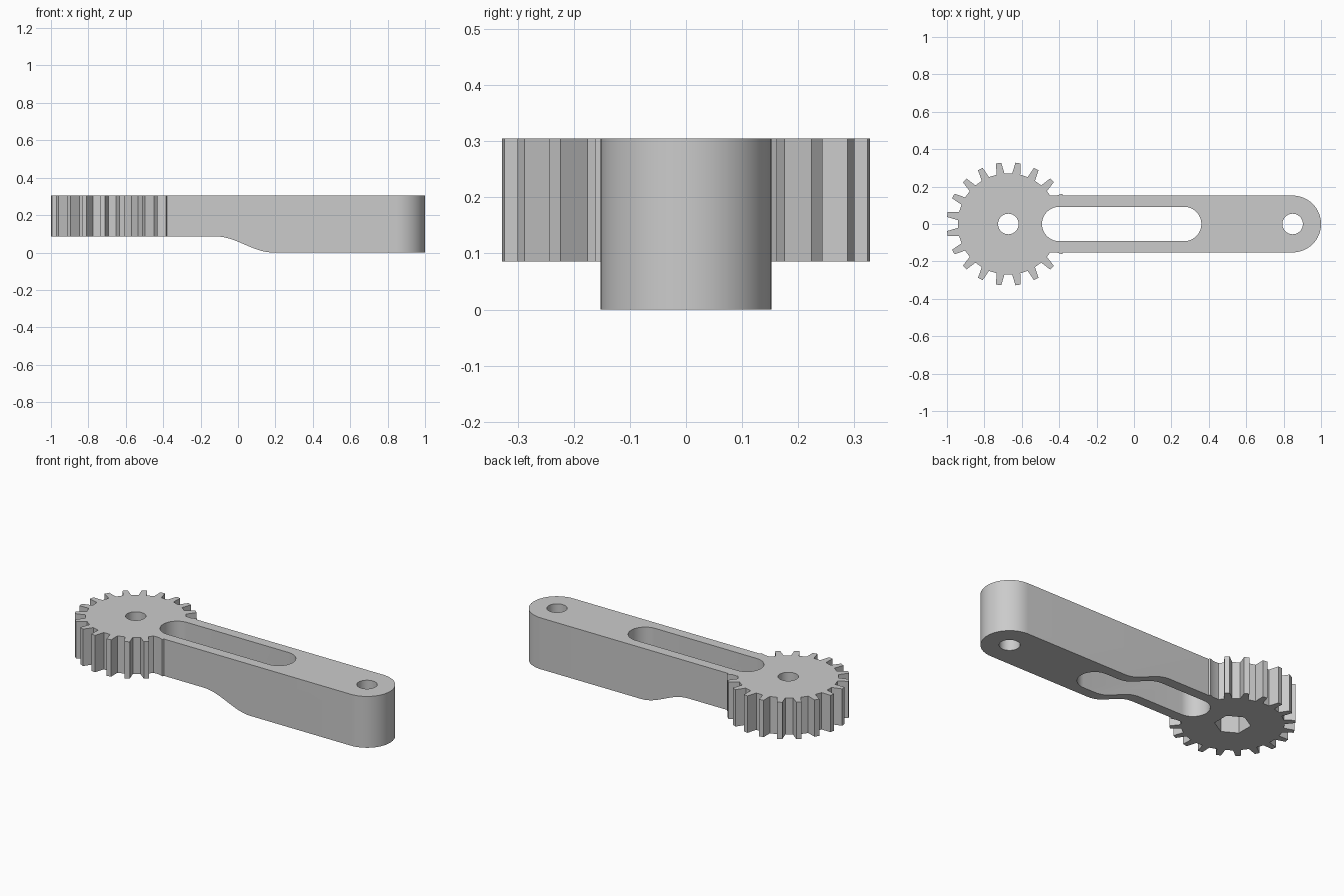
import bpy
import bmesh
from math import cos, sin, pi, radians

if "Cube" in bpy.data.objects:
    bpy.data.objects.remove(bpy.data.objects["Cube"])

TOP = 0.305            # upper face of the whole lever
STEP = 0.086           # underside of the thin half
GEAR_X = -0.672
PIN_X = 0.848
HALF_WIDTH = 0.152

grey = bpy.data.materials.new("plain grey")
grey.use_nodes = True
grey.diffuse_color = (0.6, 0.6, 0.6, 1)
grey.node_tree.nodes["Principled BSDF"].inputs["Base Color"].default_value = (0.6, 0.6, 0.6, 1)


def extrude(name, outline, direction):
    """Solid made by sweeping a closed 3D outline along a direction."""
    bm = bmesh.new()
    face = bm.faces.new([bm.verts.new(p) for p in outline])
    swept = bmesh.ops.extrude_face_region(bm, geom=[face])["geom"]
    moved = [g for g in swept if isinstance(g, bmesh.types.BMVert)]
    bmesh.ops.translate(bm, verts=moved, vec=direction)
    bmesh.ops.recalc_face_normals(bm, faces=bm.faces)
    mesh = bpy.data.meshes.new(name)
    bm.to_mesh(mesh)
    bm.free()
    mesh.materials.append(grey)
    obj = bpy.data.objects.new(name, mesh)
    bpy.context.collection.objects.link(obj)
    return obj


def upright(name, points, bottom, top):
    return extrude(name, [(x, y, bottom) for x, y in points], (0, 0, top - bottom))


def arc(x, radius, start, end, steps):
    angles = [radians(start + (end - start) * i / steps) for i in range(steps + 1)]
    return [(x + radius * cos(a), radius * sin(a)) for a in angles]


def ring(x, radius, sides, start=0):
    return arc(x, radius, start, start + 360, sides)[:-1]


def combine(target, tool, operation):
    mod = target.modifiers.new("combine", 'BOOLEAN')
    mod.operation, mod.object, mod.solver = operation, tool, 'EXACT'
    bpy.context.view_layer.objects.active = target
    bpy.ops.object.modifier_apply(modifier=mod.name)
    bpy.data.objects.remove(tool)


# Arm with a rounded far end
outline = arc(PIN_X, HALF_WIDTH, -90, 90, 32) + [(GEAR_X, HALF_WIDTH), (GEAR_X, -HALF_WIDTH)]
lever = upright("geared_lever", outline, 0, TOP)

# Gear with tapered teeth, placed so gaps face the axes
TEETH = 20
pitch = 360 / TEETH
teeth = []
for i in range(TEETH):
    mid = pitch * (i + 0.5)
    for offset, radius in ((-4.6, 0.271), (-2.4, 0.33), (2.4, 0.33), (4.6, 0.271)):
        a = radians(mid + offset)
        teeth.append((GEAR_X + radius * cos(a), radius * sin(a)))
combine(lever, upright("gear", teeth, 0, TOP), 'UNION')

# Underside relief with a soft S-shaped step
curve = []
for i in range(17):
    t = i / 16
    curve.append((-0.12 + 0.31 * t, -1, STEP * (1 + cos(pi * t)) / 2))
relief = [(-1.5, -1, -0.2), (-1.5, -1, STEP)] + curve + [(0.19, -1, -0.2)]
combine(lever, extrude("relief_cutter", relief, (0, 2, 0)), 'DIFFERENCE')

# Long slot, pin holes and hexagonal nut pocket
slot = arc(0.268, 0.092, -90, 90, 24) + arc(-0.4, 0.092, 90, 270, 24)
cutters = [
    upright("slot_cutter", slot, -0.2, 0.6),
    upright("pin_hole_cutter", ring(PIN_X, 0.055, 40), -0.2, 0.6),
    upright("axle_hole_cutter", ring(GEAR_X, 0.055, 40), -0.2, 0.6),
    upright("nut_pocket_cutter", ring(GEAR_X, 0.096, 6, 30), -0.2, STEP + 0.13),
]
for cutter in cutters:
    combine(lever, cutter, 'DIFFERENCE')

# Smooth round walls, crisp edges elsewhere
bpy.ops.object.select_all(action='DESELECT')
lever.select_set(True)
bpy.context.view_layer.objects.active = lever
bpy.ops.object.shade_smooth_by_angle(angle=radians(25))
